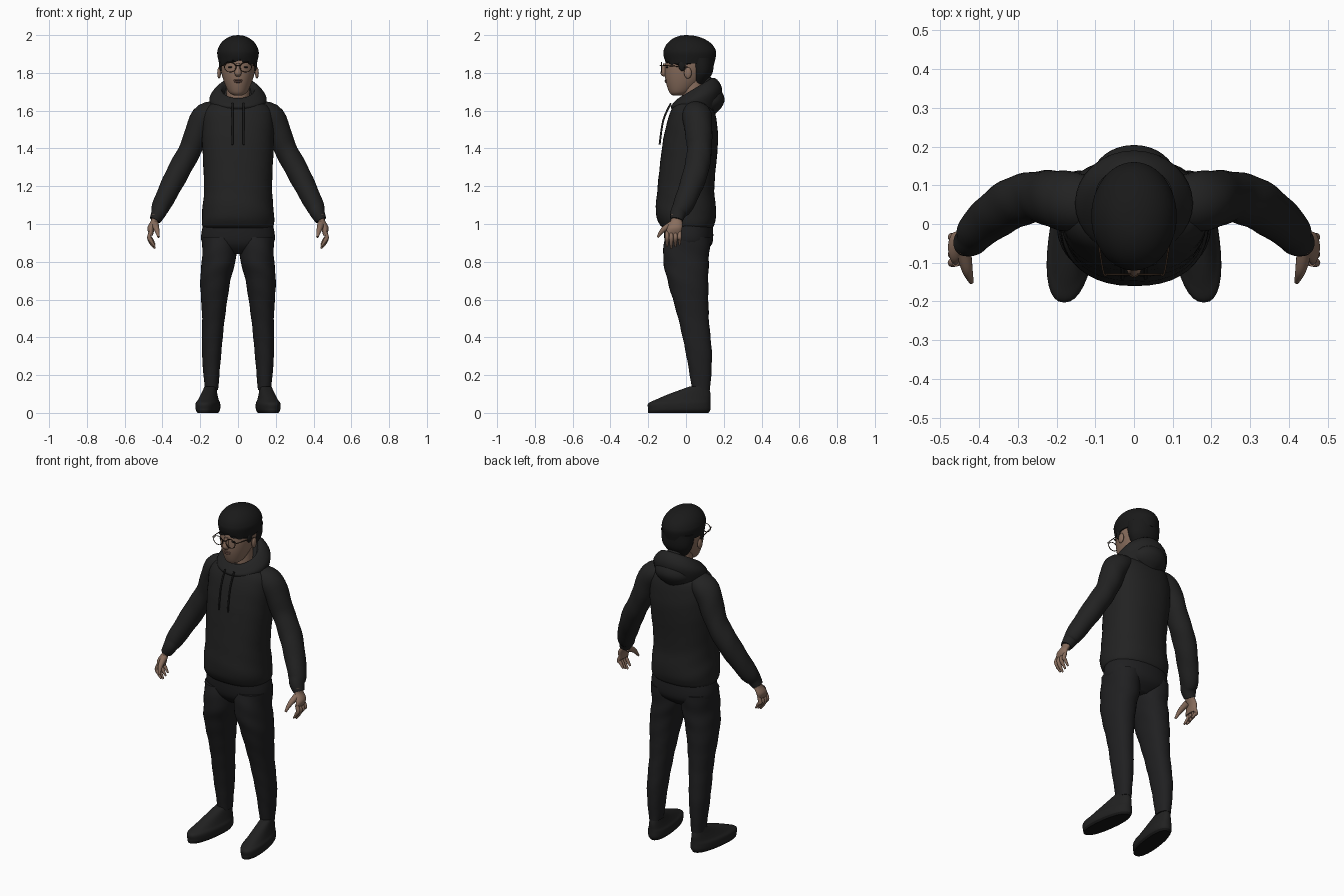
import bpy, bmesh, math
from mathutils import Vector, Matrix

old = bpy.data.objects.get("Cube")
if old:
    bpy.data.objects.remove(old, do_unlink=True)


def material(name, red, green, blue):
    mat = bpy.data.materials.new(name)
    mat.use_nodes = True
    mat.diffuse_color = (red, green, blue, 1)
    shader = mat.node_tree.nodes["Principled BSDF"]
    shader.inputs["Base Color"].default_value = mat.diffuse_color
    shader.inputs["Roughness"].default_value = .8
    return mat


HOODIE = material("hoodie black", .016, .016, .016)
PANTS = material("trouser black", .014, .014, .015)
HAIR = material("hair black", .01, .01, .01)
SHOE = material("shoe black", .015, .015, .015)
SOLE = material("sole black", .008, .008, .008)
SKIN = material("skin", .25, .155, .11)
LIPS = material("lips", .17, .09, .07)
WIRE = material("glasses frame", .035, .02, .012)


def finish(name, bm, mats, mirror=False, rule=None):
    """Turn a bmesh into a smooth object, optionally mirrored to the other side."""
    bmesh.ops.recalc_face_normals(bm, faces=bm.faces)
    for face in bm.faces:
        face.smooth = True
        if rule:
            face.material_index = rule(face)
    mesh = bpy.data.meshes.new(name)
    bm.to_mesh(mesh)
    bm.free()
    for mat in mats:
        mesh.materials.append(mat)
    mesh.set_sharp_from_angle(angle=math.radians(50))
    ob = bpy.data.objects.new(name, mesh)
    bpy.context.collection.objects.link(ob)
    if mirror:
        ob.modifiers.new("mirror", "MIRROR").use_mirror_merge = False


def spline(rows, steps=6):
    """Catmull-Rom interpolation of whole rows of numbers."""
    rows = [Vector(row) for row in rows]
    padded = [rows[0], *rows, rows[-1]]
    result = []
    for before, start, end, after in zip(padded, padded[1:], padded[2:], padded[3:]):
        leave, arrive = (end - before) / 2, (after - start) / 2
        for step in range(steps):
            t = step / steps
            ease = t * t * (3 - 2 * t)
            result.append(start.lerp(end, ease) + leave * t * (1 - t) ** 2 - arrive * t * t * (1 - t))
    return result + [rows[-1]]


def loft(name, rings, mats, mirror=False, along=False, power=2, sides=32,
         fold=0, edit=None, rule=None):
    """Skin rings (x, y, z, radius_u, radius_v); rings lie flat or follow the path."""
    rows = spline(rings)
    points = [Vector(row[:3]) for row in rows]
    span = (points[-1] - points[0]).normalized()
    up = Vector((0, 1, 0)) if abs(span.y) < .8 else Vector((0, 0, 1))
    bm = bmesh.new()
    loops = []
    for i, (point, row) in enumerate(zip(points, rows)):
        u, v = Vector((1, 0, 0)), Vector((0, 1, 0))
        if along:
            tangent = (points[min(i + 1, len(points) - 1)] - points[max(i - 1, 0)]).normalized()
            v = (up - tangent * up.dot(tangent)).normalized()
            u = v.cross(tangent)
        loop = []
        for k in range(sides):
            angle = math.tau * k / sides
            c, s = math.cos(angle), math.sin(angle)
            wrinkle = 1 + fold * math.sin(55 * point.z + 2 * c + 3 * s)
            cu = math.copysign(abs(c) ** (2 / power), c) * max(row[3], .001) * wrinkle
            sv = math.copysign(abs(s) ** (2 / power), s) * max(row[4], .001) * wrinkle
            co = point + u * cu + v * sv
            if edit:
                edit(co)
            loop.append(bm.verts.new(co))
        loops.append(loop)
    for low, high in zip(loops, loops[1:]):
        for k in range(sides):
            bm.faces.new((low[k - 1], low[k], high[k], high[k - 1]))
    bm.faces.new(loops[0])
    bm.faces.new(loops[-1])
    finish(name, bm, mats, mirror, rule)


def layers(*rows):
    """Rows (z, front, back, half_width) to flat rings."""
    return [(0, (front + back) / 2, z, width, (back - front) / 2)
            for z, front, back, width in rows]


def stem(*rows, deep=1):
    """Rows (x, y, z, radius) to rings, deepened from front to back."""
    return [(x, y, z, radius, radius * deep) for x, y, z, radius in rows]


def wire(name, points, radius, mat, mirror=False):
    rings = stem(*[(*point, radius) for point in points])
    loft(name, rings, [mat], mirror, along=True, sides=8)


def blob(name, centre, size, mat, mirror=False):
    bm = bmesh.new()
    matrix = Matrix.Translation(centre) @ Matrix.Diagonal((*size, 1))
    bmesh.ops.create_uvsphere(bm, u_segments=20, v_segments=12, radius=1, matrix=matrix)
    finish(name, bm, [mat], mirror)


# Hoodie body with gathered hem, and sleeves with cuffs
loft("hoodie_body", layers(
    (.98, -.12, .14, .18), (1, -.14, .15, .19), (1.06, -.16, .16, .19), (1.2, -.15, .15, .18),
    (1.45, -.12, .17, .19), (1.6, -.08, .15, .18), (1.66, -.04, .11, .1)),
    [HOODIE], power=2.3, sides=40, fold=.006)
loft("hoodie_sleeves", stem(
    (.1, .05, 1.59, .06), (.18, .06, 1.56, .07), (.25, .07, 1.4, .06), (.32, .05, 1.27, .06),
    (.4, -.01, 1.11, .05), (.42, -.04, 1.06, .04), (.44, -.05, 1.02, .03), deep=1.1),
    [HOODIE], mirror=True, along=True, fold=.02)


# Hood: collar roll rising to the back, hanging fabric and drawstrings
def raise_back(co):
    co.z += (co.z - 1.6) * 5 * (co.y - .05)


loft("hood_collar", layers(
    (1.62, -.03, .1, .07), (1.72, -.04, .13, .09), (1.67, -.08, .19, .15), (1.6, -.07, .16, .14)),
    [HOODIE], edit=raise_back)
loft("hood_back", layers(
    (1.57, .08, .14, .03), (1.62, .04, .19, .1), (1.68, .04, .2, .1), (1.78, .1, .13, .03)), [HOODIE])
wire("drawstrings", [(.03, -.08, 1.64), (.03, -.12, 1.55), (.03, -.14, 1.42)], .005, HOODIE, True)

# Trousers
loft("trouser_hips", layers((.84, -.06, .08, .08), (.9, -.11, .14, .19), (1.02, -.12, .14, .18)),
     [PANTS], power=2.2)
loft("trouser_legs", stem(
    (.1, .01, .93, .09), (.1, 0, .82, .09), (.12, .01, .7, .08), (.13, .04, .5, .06),
    (.14, .07, .3, .05), (.14, .08, .12, .035), deep=1.35),
    [PANTS], mirror=True, power=2.2, fold=.016)


# Shoes, toes turned slightly out
def toe_out(co):
    co.x += .16 - (co.y + .04) / 8


loft("shoes", layers(
    (0, -.2, .12, .05), (.02, -.2, .13, .06), (.05, -.2, .13, .06), (.07, -.16, .13, .05),
    (.1, -.09, .13, .04), (.14, .02, .12, .03)), [SHOE, SOLE], mirror=True, power=2.3, edit=toe_out,
    rule=lambda face: int(face.calc_center_median().z < .01))

# Hands
loft("palms", [
    (.44, -.05, 1.05, .02, .03), (.44, -.05, 1.02, .02, .03), (.46, -.06, .98, .02, .04),
    (.46, -.07, .94, .01, .04)], [SKIN], mirror=True)
for i, finger in enumerate(("index", "middle", "ring", "little")):
    y = -.1 + .022 * i
    tip = .87 + .01 * abs(i - 1)
    loft(finger + "_fingers", stem(
        (.46, y, .96, .01), (.47, y, .93, .011), (.46, y, tip + .03, .01), (.44, y, tip, .005)),
        [SKIN], mirror=True, along=True, sides=12)
loft("thumbs", stem((.44, -.07, 1, .02), (.43, -.12, .97, .014), (.42, -.15, .93, .006)),
     [SKIN], mirror=True, along=True, sides=12)

# Head, neck and face
loft("neck", layers((1.6, -.02, .1, .06), (1.76, -.02, .1, .06)), [SKIN])
loft("head", layers(
    (1.68, -.07, -.02, .02), (1.7, -.09, .03, .05), (1.77, -.11, .1, .08), (1.85, -.11, .13, .095),
    (1.93, -.09, .11, .08)), [SKIN])
loft("nose", layers((1.85, -.12, -.1, .01), (1.8, -.135, -.1, .018), (1.78, -.12, -.1, .01)), [SKIN])
blob("ears", (.1, .01, 1.8), (.01, .02, .03), SKIN, True)
blob("upper_lip", (0, -.105, 1.762), (.024, .008, .005), LIPS)
blob("lower_lip", (0, -.104, 1.753), (.02, .009, .006), LIPS)
blob("eyes", (.04, -.1, 1.83), (.013, .006, .005), HAIR, True)
blob("eyebrows", (.04, -.1, 1.857), (.02, .008, .004), HAIR, True)


# Hair: ragged fringe under a domed crown, cropped sides and nape
def fringe(co):
    if co.z < 1.88 and co.y < 0:
        reach = (1.88 - co.z) / 2
        co.z += reach * (math.cos(co.x * 26) + math.sin(co.x * 170) / 2)


dome = [math.radians(angle) for angle in range(0, 91, 15)]
loft("hair_crown", layers((1.85, -.11, .15, .1), *[
    (1.9 + .1 * math.sin(a), -.12 * math.cos(a), .16 * math.cos(a), .11 * math.cos(a)) for a in dome]),
    [HAIR], sides=48, edit=fringe)
loft("hair_nape", layers((1.74, .03, .1, .05), (1.8, .02, .14, .09), (1.88, 0, .15, .1)), [HAIR])
blob("sideburns", (.09, -.02, 1.84), (.01, .02, .03), HAIR, True)

# Glasses
for side, label in ((-1, "right"), (1, "left")):
    bpy.ops.mesh.primitive_torus_add(
        location=(side * .041, -.13, 1.83), rotation=(math.pi / 2, 0, 0), major_radius=.03,
        minor_radius=.0024, major_segments=32, minor_segments=8)
    rim = bpy.context.object
    rim.name = label + "_glasses_rim"
    rim.scale.y = .85
    rim.data.materials.append(WIRE)
    bpy.ops.object.shade_smooth()
wire("glasses_bridge", [(-.012, -.13, 1.84), (0, -.137, 1.84), (.012, -.13, 1.84)], .0024, WIRE)
wire("glasses_temples", [(.07, -.13, 1.84), (.08, -.12, 1.84), (.1, .01, 1.83)], .0024, WIRE, True)
